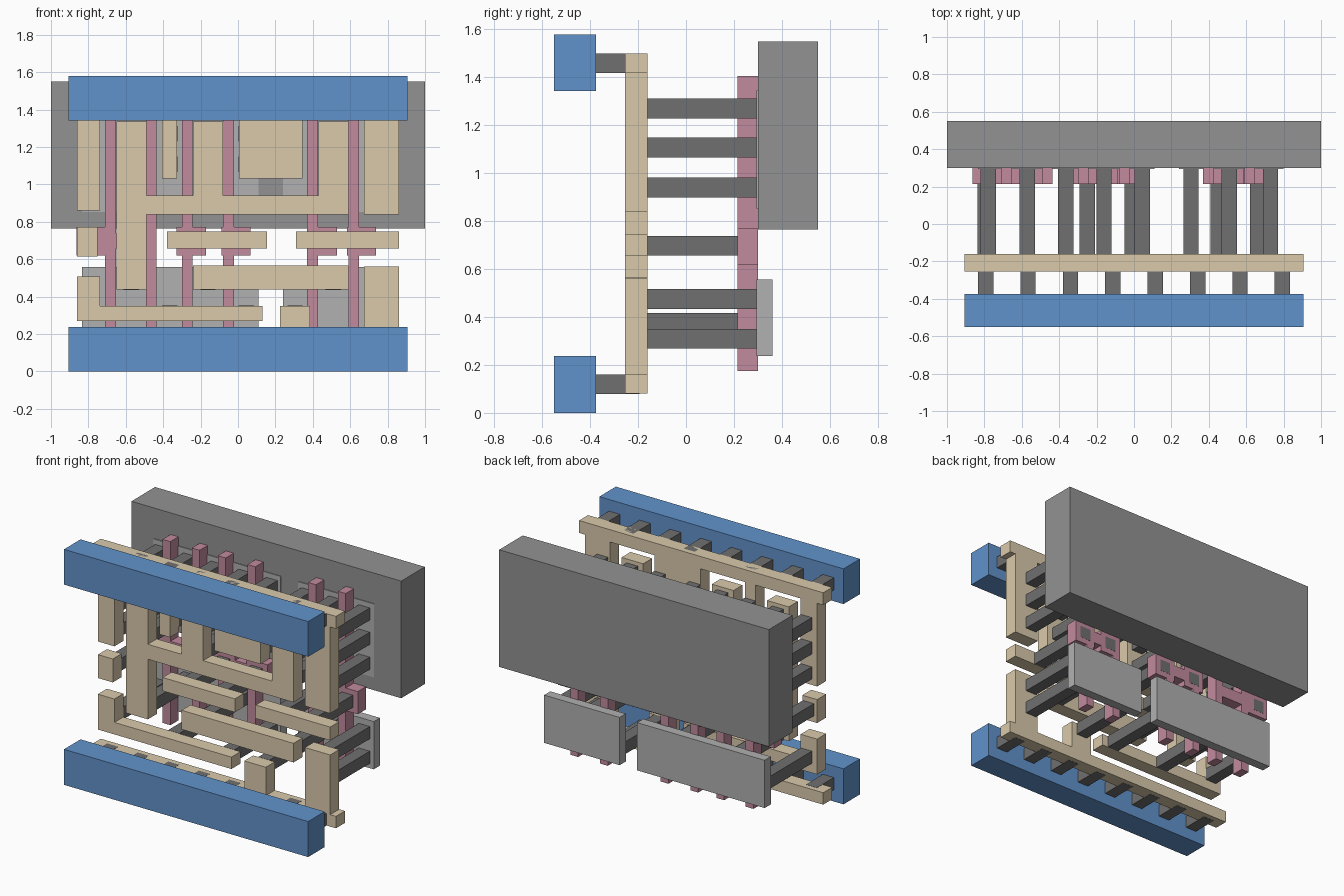
import bpy, bmesh, math

if "Cube" in bpy.data.objects:
    bpy.data.objects.remove(bpy.data.objects["Cube"])


def material(name, rgb):
    m = bpy.data.materials.new(name)
    m.diffuse_color = (*rgb, 1)
    m.use_nodes = True
    m.node_tree.nodes["Principled BSDF"].inputs["Base Color"].default_value = m.diffuse_color
    return m


TAN = material("tan", (0.70, 0.59, 0.41))
BLUE = material("blue", (0.12, 0.29, 0.60))
PINK = material("pink", (0.54, 0.26, 0.34))
DARK = material("dark_grey", (0.16, 0.16, 0.16))
MID = material("mid_grey", (0.29, 0.29, 0.29))
LIGHT = material("light_grey", (0.44, 0.44, 0.44))


def slab(name, y0, y1, mat, *rects):
    """Union of front-view rectangles (x0, x1, z0, z1), extruded from y0 to y1."""
    xs = sorted({v for r in rects for v in r[:2]})
    zs = sorted({v for r in rects for v in r[2:]})
    bm = bmesh.new()
    for xa, xb in zip(xs, xs[1:]):
        for za, zb in zip(zs, zs[1:]):
            cx, cz = (xa + xb) / 2, (za + zb) / 2
            if any(r[0] < cx < r[1] and r[2] < cz < r[3] for r in rects):
                bm.faces.new([bm.verts.new((x, y0, z)) for x, z in
                              ((xa, za), (xb, za), (xb, zb), (xa, zb))])
    bmesh.ops.remove_doubles(bm, verts=bm.verts[:], dist=1e-5)
    bmesh.ops.dissolve_limit(bm, angle_limit=math.radians(1),
                             verts=bm.verts[:], edges=bm.edges[:])
    ext = bmesh.ops.extrude_face_region(bm, geom=bm.faces[:], use_keep_orig=True)
    moved = [g for g in ext["geom"] if isinstance(g, bmesh.types.BMVert)]
    bmesh.ops.translate(bm, verts=moved, vec=(0, y1 - y0, 0))
    bmesh.ops.recalc_face_normals(bm, faces=bm.faces[:])
    me = bpy.data.meshes.new(name)
    bm.to_mesh(me)
    bm.free()
    me.materials.append(mat)
    ob = bpy.data.objects.new(name, me)
    bpy.context.collection.objects.link(ob)
    return ob


def peg(name, x, z, y0, y1):
    h = 0.041
    return slab(name, y0, y1, DARK, (x - h, x + h, z - h, z + h))


# Back block and the thin plates (upper pair is sunk in the block)
slab("back_block", 0.30, 0.55, MID, (-1, 1, 0.765, 1.55))
for level, z0, z1 in (("lower", 0.237, 0.557), ("upper", 0.853, 1.345)):
    slab(level + "_plate_left", 0.295, 0.36, LIGHT, (-0.835, 0.11, z0, z1))
    slab(level + "_plate_right", 0.295, 0.36, LIGHT, (0.24, 0.80, z0, z1))

# Pink gate pairs: two uprights, square pads and a joining bar
for i, (a, b, pads) in enumerate(((-0.71, -0.493, (-0.785,)),
                                  (-0.30, -0.08, (-0.25, -0.01)),
                                  (0.37, 0.59, (0.45, 0.66)))):
    rects = [(g, g + 0.058, 0.175, 1.405) for g in (a, b)]
    rects += [(p - 0.078, p + 0.078, 0.62, 0.772) for p in pads]
    rects.append((min(a, pads[0]), b + 0.03, 0.657, 0.737))
    slab(f"gate_{i + 1}", 0.215, 0.30, PINK, *rects)

# Tan wiring layer
M = (-0.255, -0.16, TAN)
slab("upper_wire_rail", *M,
     (-0.905, 0.905, 1.417, 1.5),
     (-0.86, -0.738, 0.86, 1.45),
     (-0.405, -0.325, 1.03, 1.45),
     (0.005, 0.345, 1.03, 1.45),
     (0.675, 0.862, 0.838, 1.45))
slab("lower_wire_rail", *M,
     (-0.905, 0.905, 0.08, 0.16),
     (0.225, 0.385, 0.12, 0.35),
     (0.675, 0.862, 0.12, 0.56))
slab("output_wire", *M,
     (-0.65, -0.49, 0.437, 1.337),
     (-0.65, 0.59, 0.84, 0.94),
     (-0.24, -0.08, 0.84, 1.337),
     (0.43, 0.59, 0.84, 1.337))
slab("corner_wire", *M, (-0.86, 0.13, 0.27, 0.35), (-0.86, -0.738, 0.27, 0.507))
slab("middle_wire", *M, (-0.24, 0.59, 0.437, 0.565))
slab("input_wire_left", *M, (-0.86, -0.75, 0.615, 0.772))
slab("input_wire_centre", *M, (-0.38, 0.155, 0.657, 0.747))
slab("input_wire_right", *M, (0.31, 0.862, 0.657, 0.747))

# Long pegs from the wiring to the plates and gates
R1, R2, R3 = 1.27, 1.107, 0.94
columns = {-0.78: (R1, R2, R3, 0.375), -0.57: (R1, R2, R3, 0.475),
           -0.365: (R1, R2, 0.31), -0.16: (R1, R2, R3, 0.475),
           0.045: (R1, R2, 0.31), 0.305: (R1, R2, 0.31),
           0.51: (R1, R2, R3, 0.475), 0.73: (R1, R2, R3, 0.475, 0.31)}
for x, rows in columns.items():
    for z in rows:
        peg("plate_peg", x, z, -0.16, 0.295)
for x in (-0.795, -0.25, -0.01, 0.45, 0.66):
    peg("gate_peg", x, 0.697, -0.16, 0.301)

# Front blue rails and the short pegs behind them
for level, z0, z1, zp in (("lower", 0, 0.238, 0.12), ("upper", 1.342, 1.578, 1.459)):
    slab(level + "_front_rail", -0.55, -0.375, BLUE, (-0.905, 0.905, z0, z1))
    for i in range(8):
        peg(level + "_rail_peg", -0.793 + i * 0.2266, zp, -0.375, -0.195)
